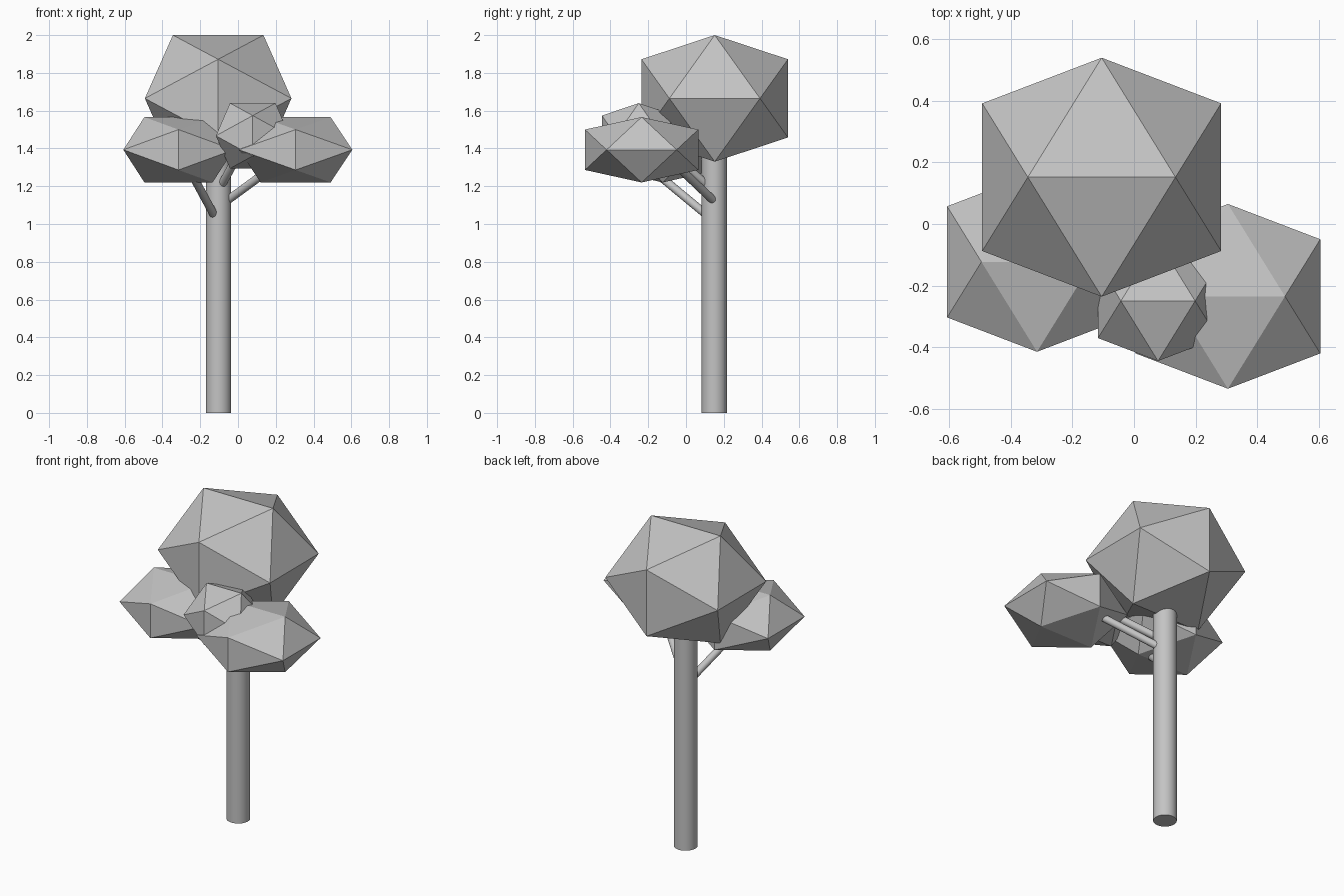
import bpy
import bmesh
import math
from mathutils import Vector

cube = bpy.data.objects.get("Cube")
if cube:
    bpy.data.objects.remove(cube, do_unlink=True)

PHI = (1 + math.sqrt(5)) / 2

grey = bpy.data.materials.new("plain grey")
grey.use_nodes = True
GREY = (0.55, 0.55, 0.55, 1)
grey.diffuse_color = GREY
grey.node_tree.nodes["Principled BSDF"].inputs["Base Color"].default_value = GREY


def foliage(name, center, radius, half_height):
    """Flattened icosahedron with an edge on top running along x."""
    s = radius / PHI
    k = half_height / radius
    bm = bmesh.new()
    for a in (-s, s):
        for b in (-radius, radius):
            for p in ((a, 0, b), (0, b, a), (b, a, 0)):
                bm.verts.new((p[0], p[1], p[2] * k))
    bmesh.ops.convex_hull(bm, input=bm.verts)
    bmesh.ops.recalc_face_normals(bm, faces=bm.faces)
    mesh = bpy.data.meshes.new(name)
    bm.to_mesh(mesh)
    bm.free()
    mesh.materials.append(grey)
    obj = bpy.data.objects.new(name, mesh)
    obj.location = center
    bpy.context.collection.objects.link(obj)


def limb(name, start, end, radius, sides):
    """Smooth round cylinder between two points."""
    start, end = Vector(start), Vector(end)
    axis = end - start
    bpy.ops.mesh.primitive_cylinder_add(
        vertices=sides, radius=radius, depth=axis.length,
        location=(start + end) / 2,
        rotation=axis.to_track_quat("Z", "Y").to_euler())
    obj = bpy.context.object
    obj.name = name
    obj.data.materials.append(grey)
    bpy.ops.object.shade_smooth_by_angle(angle=math.radians(40))


# Trunk and the three branches rooted inside it
limb("trunk", (-0.103, 0.15, 0), (-0.103, 0.15, 1.45), 0.067, 32)
limb("right_branch", (-0.12, 0.125, 1.035), (-0.25, -0.165, 1.275), 0.022, 20)
limb("left_branch", (-0.07, 0.155, 1.115), (0.19, -0.045, 1.305), 0.022, 20)
limb("middle_branch", (-0.09, 0.12, 1.20), (0.03, -0.14, 1.42), 0.022, 20)

# Foliage clumps
foliage("crown_foliage", (-0.105, 0.152, 1.665), 0.388, 0.335)
foliage("right_foliage", (-0.315, -0.123, 1.393), 0.292, 0.173)
foliage("left_foliage", (0.305, -0.235, 1.393), 0.30, 0.173)
foliage("middle_foliage", (0.078, -0.25, 1.467), 0.195, 0.173)
